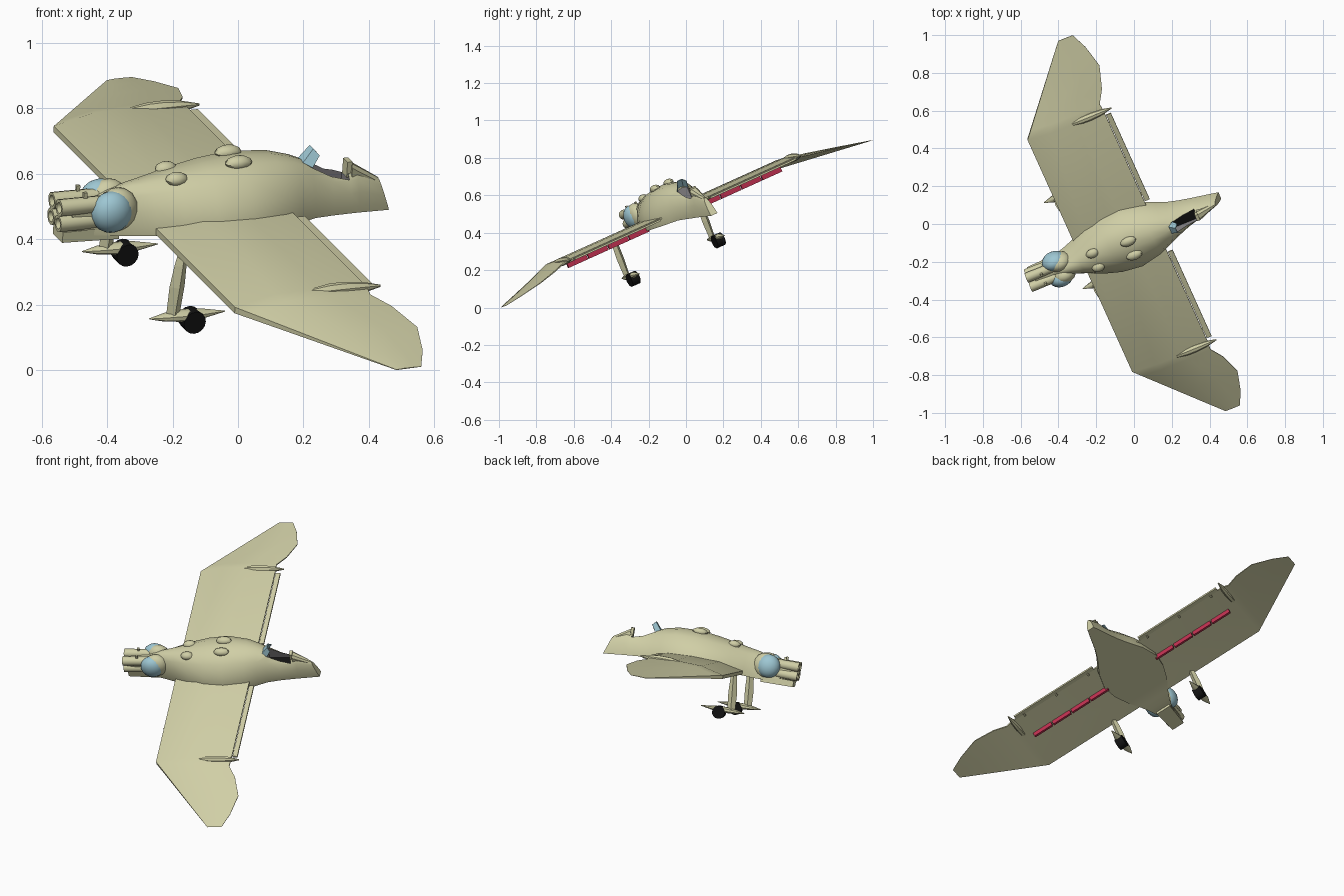
import bpy, bmesh, math
from mathutils import Matrix, Vector

if "Cube" in bpy.data.objects:
    bpy.data.objects.remove(bpy.data.objects["Cube"])


def material(name, rgb):
    m = bpy.data.materials.new(name)
    m.use_nodes = True
    m.diffuse_color = (*rgb, 1)
    m.node_tree.nodes["Principled BSDF"].inputs["Base Color"].default_value = (*rgb, 1)
    return m


TAN = material("pale olive", (0.63, 0.62, 0.38))
GLASS = material("pale blue glass", (0.34, 0.57, 0.65))
RED = material("crimson", (0.52, 0.03, 0.08))
BLACK = material("black", (0.006, 0.006, 0.006))
GRAY = material("cockpit gray", (0.24, 0.23, 0.24))

# Aircraft frame: x runs aft, y to one wing, z up; the craft is banked in the world
aft = Vector((0.923, 0.374, 0.095)).normalized()
span = Vector((-0.377, 0.844, 0.381))
span = (span - aft * span.dot(aft)).normalized()
up = aft.cross(span)
FRAME = Matrix((aft, span, up)).transposed().to_4x4()
FRAME.translation = (0.017, -0.039, 0.482)


def finish(name, bm, mats, smooth=None):
    bmesh.ops.recalc_face_normals(bm, faces=bm.faces)
    me = bpy.data.meshes.new(name)
    bm.to_mesh(me)
    bm.free()
    ob = bpy.data.objects.new(name, me)
    bpy.context.scene.collection.objects.link(ob)
    for m in mats:
        me.materials.append(m)
    ob.matrix_world = FRAME
    bpy.ops.object.select_all(action='DESELECT')
    ob.select_set(True)
    bpy.context.view_layer.objects.active = ob
    if smooth:
        bpy.ops.object.shade_smooth_by_angle(angle=math.radians(smooth))
    return ob


def loft(name, rings, mat, smooth=None):
    """Skin a row of closed rings and cap both ends."""
    bm = bmesh.new()
    vs = [[bm.verts.new(p) for p in r] for r in rings]
    n = len(rings[0])
    for r0, r1 in zip(vs, vs[1:]):
        for i in range(n):
            bm.faces.new((r0[i], r0[(i + 1) % n], r1[(i + 1) % n], r1[i]))
    bm.faces.new(vs[0])
    bm.faces.new(vs[-1])
    return finish(name, bm, [mat], smooth)


def spindle(name, stations, y, z, wy, wz, mat, n=8, smooth=40):
    """Long body along x; stations are (x, relative radius)."""
    ang = [2 * math.pi * (i + 0.5) / n for i in range(n)]
    return loft(name, [[(x, y + wy * r * math.cos(t), z + wz * r * math.sin(t)) for t in ang]
                       for x, r in stations], mat, smooth)


def box(name, lo, hi, mat, taper=1.0):
    """Box whose front end is scaled by taper."""
    cy, cz = (lo[1] + hi[1]) / 2, (lo[2] + hi[2]) / 2
    rings = []
    for x, k in ((lo[0], taper), (hi[0], 1)):
        dy, dz = (hi[1] - lo[1]) / 2 * k, (hi[2] - lo[2]) / 2 * k
        rings.append([(x, cy - dy, cz - dz), (x, cy + dy, cz - dz),
                      (x, cy + dy, cz + dz), (x, cy - dy, cz + dz)])
    return loft(name, rings, mat)


def ball(name, c, r, mat, seg=20, smooth=60):
    bm = bmesh.new()
    m = Matrix.Translation(c) @ Matrix.Diagonal((*r, 1))
    bmesh.ops.create_uvsphere(bm, u_segments=seg, v_segments=seg // 2, radius=1, matrix=m)
    return finish(name, bm, [mat], smooth)


# Fuselage: stations of (x, half width, bottom, top, slant of the end)
stations = [(-.53, .04, -.005, .085, 0), (-.46, .048, -.01, .122, 0), (-.39, .07, -.01, .14, 0),
            (-.33, .095, -.005, .15, 0), (-.25, .135, 0, .165, 0), (-.15, .168, 0, .181, 0),
            (-.04, .18, 0, .193, 0), (.08, .15, 0, .187, 0), (.15, .117, 0, .17, 0),
            (.2, .095, 0, .15, 0), (.27, .072, -.008, .118, 0), (.335, .055, -.015, .108, 0),
            (.365, .048, -.018, .112, .004), (.476, .02, -.032, .067, .033)]
half = [(1, 0), (1, .18), (.87, .5), (.62, .8), (.32, .96)]
section = half + [(0, 1)] + [(-w, h) for w, h in reversed(half)]
fuselage = loft("fuselage", [[(x - sl * h, w * k, b + (t - b) * h) for k, h in section]
                             for x, w, b, t, sl in stations], TAN, 35)

# Cockpit opening: gray walls, black floor
bm = bmesh.new()
bmesh.ops.create_cube(bm, size=1, matrix=Matrix.Translation((.265, 0, .15)) @ Matrix.Diagonal((.135, .064, .17, 1)))
for f in bm.faces:
    f.material_index = 1 if f.calc_center_median().z < .08 else 0
cutter = finish("cockpit_cutter", bm, [GRAY, BLACK])
cutter.hide_render = True
mod = fuselage.modifiers.new("cockpit", 'BOOLEAN')
mod.operation, mod.solver, mod.object = 'DIFFERENCE', 'EXACT', cutter
mod.material_mode = 'TRANSFER'
bpy.context.view_layer.objects.active = fuselage
bpy.ops.object.modifier_apply(modifier=mod.name)
bpy.data.objects.remove(cutter)
box("headrest", (.328, -.018, .09), (.345, .018, .14), TAN)
loft("headrest_fairing", [[(x, -w, .06), (x, w, .06), (x, w, t - .012), (x, w * .5, t), (x, -w * .5, t),
                           (x, -w, t - .012)] for x, w, t in ((.342, .026, .134), (.44, .008, .072))], TAN)

# Windscreen of three raked panes
bm = bmesh.new()
low = [bm.verts.new(p) for p in ((.205, -.036, .142), (.178, -.02, .155), (.178, .02, .155), (.205, .036, .142))]
top = [bm.verts.new(p) for p in ((.228, -.03, .178), (.212, -.015, .196), (.212, .015, .196), (.228, .03, .178))]
for i in range(3):
    bm.faces.new((low[i], low[i + 1], top[i + 1], top[i]))
screen = finish("windscreen", bm, [GLASS])
screen.modifiers.new("thickness", 'SOLIDIFY').thickness = 0.004

# Wing: profile of (chord fraction, height); stations of (span, leading x, trailing x)
profile = [(0, 0), (0, .02), (.3, .05), (.65, .054), (1, .044), (1, .036), (.5, .018)]
right = [(.728, -.33, .105), (.77, -.295, .1), (.84, -.237, .143), (.96, -.138, .18),
         (1.08, -.039, .15), (1.163, .03, .112)]
wing_st = [(-s, a, b) for s, a, b in reversed(right)] + right
rings = []
for s, a, b in wing_st:
    f = (abs(s) - .728) / .435
    rings.append([(a + (b - a) * u, s, h * (1 - .93 * f) - .046 * f) for u, h in profile])
loft("wing", rings, TAN, 20)

for side, tag in ((1, "left"), (-1, "right")):
    def span_box(name, x0, x1, s0, s1, z0, z1, mat):
        lo, hi = sorted((side * s0, side * s1))
        return box(name, (x0, lo, z0), (x1, hi, z1), mat)

    # Trailing flap and its hinge line
    span_box(tag + "_flap", .108, .135, .16, .70, .030, .040, TAN)
    for i in range(3):
        s = .2 + i * .22
        span_box(f"{tag}_flap_hinge_{i}", .09, .115, s, s + .012, .028, .038, TAN)

    # Red dive brake slats under the wing
    for i in range(4):
        s = .165 + i * .13
        span_box(f"{tag}_dive_brake_{i}", -.066, -.052, s, s + .122, -.008, .018, RED)

    # Wing pod
    spindle(tag + "_wing_pod", [(-.105, .1), (-.07, .6), (-.02, .95), (.03, 1), (.09, .75), (.15, .15)],
            side * .728, .042, .021, .024, TAN)

    # Rounded blisters on the back
    for i, (x, z, r) in enumerate(((-.25, .154, .036), (-.047, .188, .044))):
        ball(f"{tag}_blister_{i}", (x, side * .043, z), (r, .026, .022), TAN, 12, 35)

    # Bulging glass nose window and its rim
    ball(tag + "_nose_window", (-.462, side * .05, .07), (.066, .05, .066), GLASS)
    ball(tag + "_window_rim", (-.44, side * .036, .07), (.068, .05, .07), TAN, 16)

    # Landing gear: strut, wheel fairing and wheel
    y = side * .27
    loft(tag + "_gear_strut",
         [[(x - d, y, z), (x, y - w, z), (x + d, y, z), (x, y + w, z)]
          for x, z, d, w in ((-.333, -.2, .022, .016), (-.325, -.1, .025, .021),
                             (-.318, -.03, .02, .019), (-.313, .02, .013, .013))], TAN)
    spindle(tag + "_wheel_fairing", [(-.41, .08), (-.36, .7), (-.3, 1), (-.24, .85), (-.16, .08)],
            y, -.2, .027, .018, TAN)
    bm = bmesh.new()
    bmesh.ops.create_cone(bm, cap_ends=True, segments=16, radius1=.036, radius2=.036, depth=.05,
                          matrix=Matrix.Translation((-.268, y, -.218)) @ Matrix.Rotation(math.pi / 2, 4, 'X'))
    finish(tag + "_wheel", bm, [BLACK], 40)

    # Nose guns: hollow barrels, upper and lower
    for lvl, z in (("lower", .04), ("upper", .092)):
        spindle(f"{tag}_{lvl}_gun", [(-.6, .55), (-.63, .65), (-.63, 1), (-.6, 1), (-.48, .95)],
                side * .029, z, .027, .027, TAN, 10)
    box(tag + "_gun_sight", (-.552, side * .029 - .005, .11), (-.54, side * .029 + .005, .135), TAN)

# Gun housing and chin plate
box("gun_housing", (-.59, -.048, .012), (-.46, .048, .105), TAN, .9)
box("chin_plate", (-.615, -.045, -.025), (-.43, .045, .015), TAN, .85)
